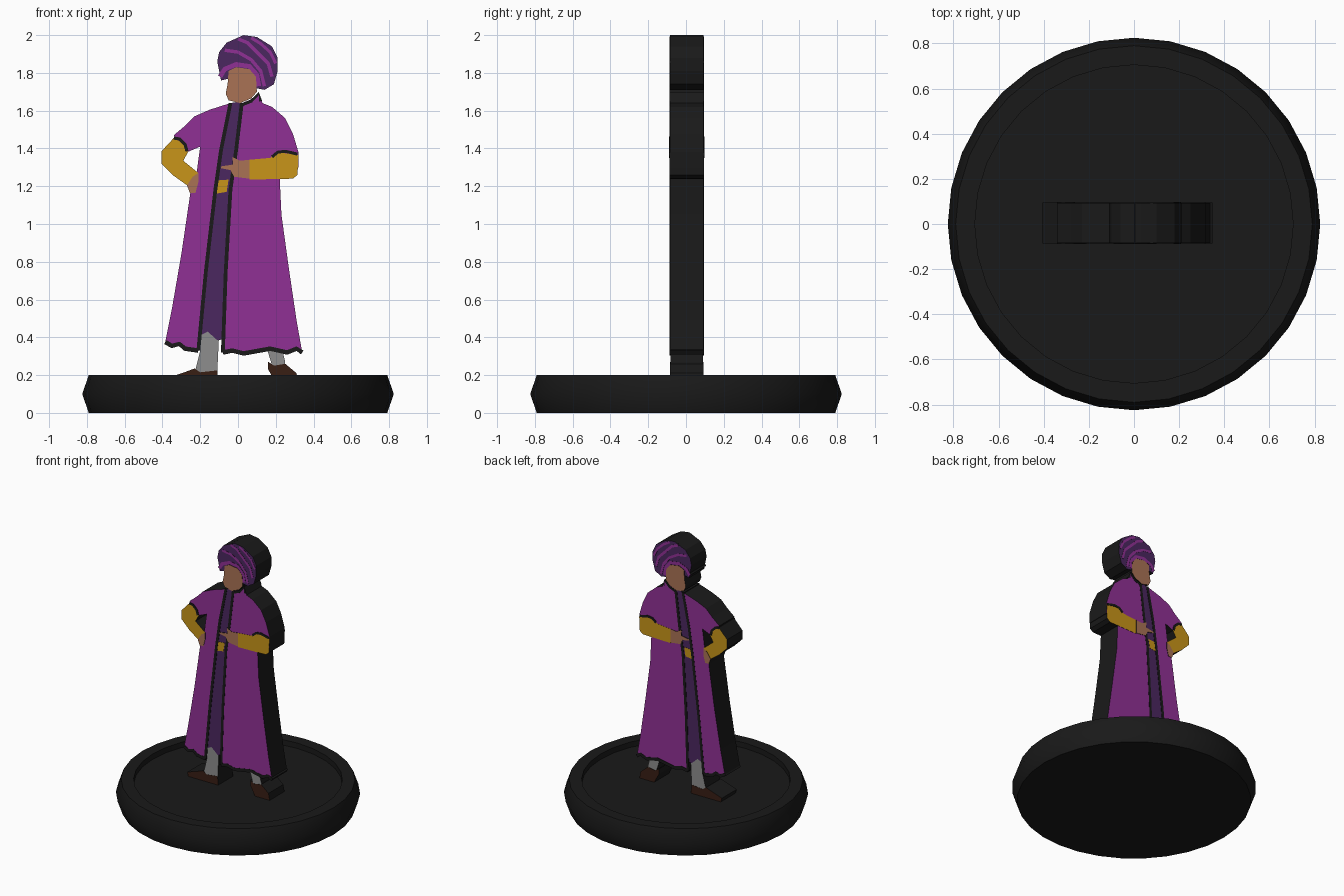
import bpy, bmesh, math
from mathutils import Vector

if "Cube" in bpy.data.objects:
    bpy.data.objects.remove(bpy.data.objects["Cube"])

COLORS = {
    "black": (0.01, 0.01, 0.01), "magenta": (0.28, 0.03, 0.30),
    "violet": (0.07, 0.02, 0.115), "skin": (0.40, 0.17, 0.09),
    "gold": (0.58, 0.30, 0.01), "grey": (0.27, 0.27, 0.27),
    "brown": (0.04, 0.013, 0.007),
}
MATS = {}
for key, rgb in COLORS.items():
    MATS[key] = bpy.data.materials.new(key)
    MATS[key].diffuse_color = (*rgb, 1)

Y_FRONT, Y_BACK = -0.082, 0.09
LAYER = 0.0015


def finish(name, bm, mats):
    bmesh.ops.recalc_face_normals(bm, faces=bm.faces)
    mesh = bpy.data.meshes.new(name)
    bm.to_mesh(mesh)
    bm.free()
    for m in mats:
        mesh.materials.append(MATS[m])
    obj = bpy.data.objects.new(name, mesh)
    bpy.context.collection.objects.link(obj)
    return obj


def slab(name, color, layer, pts):
    """Cut-out (x, z in hundredths): coloured front and back, black sides."""
    bm = bmesh.new()
    rings = [[bm.verts.new((x / 100, y, z / 100)) for x, z in pts]
             for y in (Y_FRONT - layer * LAYER, Y_BACK + layer * LAYER)]
    for ring in rings:
        bm.faces.new(ring).material_index = 0
    n = len(pts)
    for i in range(n):
        j = (i + 1) % n
        bm.faces.new((rings[0][i], rings[0][j], rings[1][j], rings[1][i])).material_index = 1
    return finish(name, bm, (color, "black"))


def ribbon(name, color, layer, path, width):
    """Strip of constant width along a path."""
    p = [Vector(q) for q in path]
    left, right = [], []
    for i, q in enumerate(p):
        t = (p[min(i + 1, len(p) - 1)] - p[max(i - 1, 0)]).normalized()
        side = Vector((-t.y, t.x)) * width / 2
        left.append(q + side)
        right.append(q - side)
    return slab(name, color, layer, left + right[::-1])


# round base with a shallow recess in the top
SIDES = 32
profile = [(0.79, 0), (0.825, 0.1), (0.79, 0.2), (0.705, 0.2), (0.705, 0.16)]
bm = bmesh.new()
rings = [[bm.verts.new((r * math.cos(2 * math.pi * i / SIDES),
                        r * math.sin(2 * math.pi * i / SIDES), z))
          for i in range(SIDES)] for r, z in profile]
bm.faces.new(rings[0])
bm.faces.new(rings[-1])
for a, b in zip(rings, rings[1:]):
    for i in range(SIDES):
        j = (i + 1) % SIDES
        bm.faces.new((a[i], a[j], b[j], b[i]))
base = finish("base", bm, ("black",))
bpy.context.view_layer.objects.active = base
base.select_set(True)
bpy.ops.object.shade_smooth_by_angle(angle=math.radians(45))

# legs and shoes
slab("left_leg", "grey", 0, [(-20, 44), (-10, 42), (-11, 21), (-23, 21), (-20, 33)])
slab("right_leg", "grey", 0, [(15, 35), (23, 35), (25, 27), (25, 23), (19, 22)])
slab("left_shoe", "brown", 1, [(-36, 19), (-27, 22), (-23, 23.5), (-20, 21.5), (-11, 22.5),
                               (-10.5, 15.7), (-35, 15.7)])
slab("right_shoe", "brown", 1, [(16, 27), (19, 25), (25, 26), (31, 21), (32, 15.7),
                                (20, 15.7), (16, 23)])

# inner tunic and belt
slab("tunic", "violet", 1, [(-4, 164), (2, 165), (0, 139), (-3, 118), (-7, 39), (-11, 38.5),
                            (-16, 43), (-20, 41), (-18, 60), (-11, 118), (-8, 139)])
slab("belt", "gold", 2, [(-12, 123), (-5, 123.5), (-6, 117), (-12, 116)])

# robe halves, each with one sleeve
robe_left_inner = [(-21, 33), (-17, 75), (-12, 118), (-9, 139), (-4, 164)]
hem_left = [(-38.5, 37.5), (-35, 35.5), (-31, 36.5), (-28, 34), (-21, 33)]
slab("robe_left", "magenta", 2,
     robe_left_inner + [(-15, 160.5), (-23, 157), (-28, 152), (-34, 147), (-33, 145), (-28, 142),
                        (-27, 138), (-20, 141), (-21, 134), (-22, 126), (-25, 118), (-30, 84),
                        (-35, 55)] + hem_left[:-1])
robe_right_inner = [(-8, 32), (-6.5, 75), (-4, 118), (-1, 139), (2, 164)]
hem_right = [(34, 32), (31, 34), (26, 32), (17, 34), (3, 31.5), (-3, 33), (-8, 32)]
slab("robe_right", "magenta", 2,
     robe_right_inner + [(7, 166), (11, 169), (13, 164), (18, 162), (25, 156), (29, 148), (32, 138),
                         (32, 130), (22, 126), (23, 105), (27, 76), (31, 49)] + hem_right[:-1])

# black trims
ribbon("left_front_trim", "black", 3, robe_left_inner, 2)
ribbon("right_front_trim", "black", 3, robe_right_inner, 2)
ribbon("left_hem_trim", "black", 3, hem_left, 2.4)
ribbon("right_hem_trim", "black", 3, hem_right, 2.4)
ribbon("collar_trim", "black", 3, [(2, 163), (7, 165), (11, 169), (12, 165)], 1.6)

# arm on the hip
slab("left_forearm", "gold", 3, [(-34, 145.5), (-40.5, 138.5), (-40.5, 132), (-34, 125.5), (-27, 120.5),
                                 (-21, 127), (-29, 133.5), (-26.5, 138), (-28, 142)])
slab("left_hand", "skin", 4, [(-27, 120.5), (-25.5, 116.5), (-22.5, 116.5), (-21, 122), (-21, 127), (-24, 125)])
ribbon("left_cuff_trim", "black", 5, [(-34, 145.5), (-31, 145), (-28, 142), (-27, 138.5)], 1.7)

# arm across the waist
slab("right_forearm", "gold", 3, [(6, 134), (17, 135), (21, 138), (32, 136.5), (31.5, 126), (29, 124),
                                  (6, 123.5)])
slab("right_hand", "skin", 4, [(6, 134), (1, 133.5), (-3, 135.5), (-2.5, 131.5), (-9, 130.5), (-9, 129.5),
                               (-4, 128.5), (-2, 125), (6, 124)])
ribbon("right_cuff_trim", "black", 5, [(18, 135.5), (21, 138), (25, 138.5), (31.5, 137)], 1.6)

# turban with wrapped stripes
slab("turban", "violet", 2, [(-11, 186), (-10, 191), (-6, 196), (3, 200), (10, 199), (18, 194), (21, 188),
                             (21, 181), (19, 174), (14, 171), (9, 172), (4, 176), (-1, 178), (-5, 177),
                             (-9, 176)])
ribbon("turban_stripe_low", "magenta", 3, [(-9.5, 178), (-7, 182), (-1, 184.5), (6, 183.5), (10, 179),
                                           (11, 173)], 2.5)
ribbon("turban_stripe_mid", "magenta", 3, [(-7, 192), (0, 191), (7, 187), (12, 181), (14, 173)], 1.8)
ribbon("turban_stripe_high", "magenta", 3, [(0, 198), (5, 196), (11, 190), (16, 185), (18, 178)], 1.8)
ribbon("turban_stripe_top", "magenta", 3, [(7, 198.5), (12, 195.5), (17, 191), (20, 185)], 1.6)

# face
slab("face", "skin", 4, [(-5, 181), (-1, 183), (6, 182), (9.5, 178), (10, 170), (7, 166.5), (1, 164),
                         (-5, 165.5), (-6.5, 169), (-5.5, 174)])

for m in bpy.data.materials:
    if m.users and not m.is_grease_pencil:
        m.use_nodes = True
        m.node_tree.nodes["Principled BSDF"].inputs["Base Color"].default_value = m.diffuse_color
